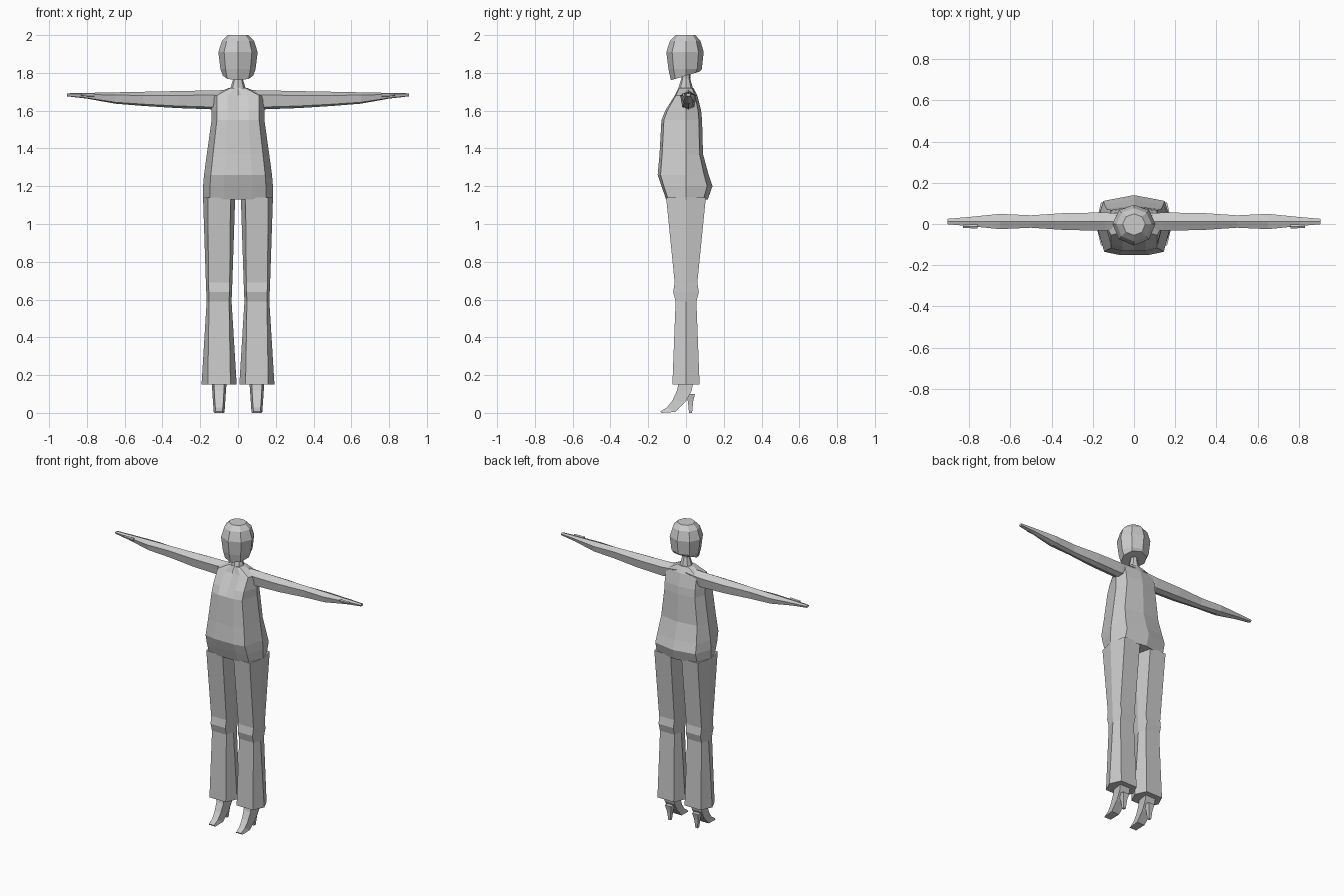
import bpy
import bmesh
import math

default_cube = bpy.data.objects.get("Cube")
if default_cube:
    bpy.data.objects.remove(default_cube, do_unlink=True)

grey = bpy.data.materials.new("plain grey")
grey.use_nodes = True
grey.diffuse_color = (0.6, 0.6, 0.6, 1)
shader = grey.node_tree.nodes["Principled BSDF"]
shader.inputs["Base Color"].default_value = grey.diffuse_color


def loft(name, rings, mirrored=False):
    """Skin a list of equal-length point rings, capped at both ends."""
    bm = bmesh.new()
    loops = [[bm.verts.new(point) for point in ring] for ring in rings]
    for lower, upper in zip(loops, loops[1:]):
        for i in range(len(lower)):
            bm.faces.new((lower[i - 1], lower[i], upper[i], upper[i - 1]))
    bm.faces.new(loops[0])
    bm.faces.new(loops[-1])
    bmesh.ops.recalc_face_normals(bm, faces=bm.faces)
    mesh = bpy.data.meshes.new(name)
    bm.to_mesh(mesh)
    bm.free()
    mesh.materials.append(grey)
    obj = bpy.data.objects.new(name, mesh)
    bpy.context.collection.objects.link(obj)
    if mirrored:
        mirror = obj.modifiers.new("mirror", 'MIRROR')
        mirror.use_mirror_merge = False


def torso_ring(z, width, front, back):
    """Symmetric section: flat front panel, ridged sides, bowed back."""
    panel = width * 0.8
    in_bust = 1.55 < z < 1.7
    cleavage = front * 0.85 if in_bust else front
    half = [(panel / 2, -front), (panel, -front * 0.9), (width, 0), (panel, back * 0.8)]
    other_half = [(-x, y) for x, y in reversed(half)]
    outline = [(0, -cleavage)] + half + [(0, back)] + other_half
    return [(x, y, z) for x, y in outline]


def leg_ring(z, width, depth):
    """Hexagon with flat front and back, pointed inward and outward."""
    centre = 0.1
    panel = min(width * 0.8, 0.06)
    outline = [(-panel, -depth), (panel, -depth), (width, 0),
               (panel, depth), (-panel, depth), (-width, 0)]
    return [(centre + x, y, z) for x, y in outline]


def arm_ring(x, depth, thickness, centre=0.012):
    """Hexagon hanging from a nearly level top ridge."""
    top = 1.71 - x * 0.02
    low = top - thickness
    shoulder = top - thickness / 4
    under = depth * 0.75
    outline = [(0, top), (depth, shoulder), (under, low + thickness / 8),
               (0, low), (-under, low + thickness / 8), (-depth, shoulder)]
    return [(x, centre + y, z) for y, z in outline]


def round_ring(z, radius, tilt=0):
    """Octagon, slightly shorter behind, optionally sloping to the front."""
    ring = []
    for step in range(8):
        angle = step * math.pi / 4
        y = radius * math.cos(angle)
        if y > 0:
            y *= 0.9
        ring.append((radius * math.sin(angle), y, z + tilt * y))
    return ring


def foot_ring(t):
    """Section from ankle (t = 0) to pointed toe (t = 1)."""
    centre = 0.1
    width = 0.04 - t * 0.015
    instep = (-0.035 - 0.1 * t ** 1.5, 0.008 + 0.17 * (1 - t) ** 1.5)
    sole = (0.04 - 0.17 * t * t, max(0, 0.17 - 0.22 * t))
    return [(centre - width * 0.7, *instep), (centre + width * 0.7, *instep),
            (centre + width, *sole), (centre - width, *sole)]


def spike_ring(z, size):
    corners = [(-size, -size), (size, -size), (size, size), (-size, size)]
    return [(0.1 + x, 0.024 + y, z) for x, y in corners]


# Torso: hips, waist, bust, shoulders
torso_sections = [
    (1.13, 0.185, 0.105, 0.115),
    (1.2, 0.185, 0.13, 0.14),
    (1.26, 0.18, 0.15, 0.12),
    (1.37, 0.165, 0.14, 0.09),
    (1.55, 0.14, 0.13, 0.085),
    (1.6, 0.14, 0.11, 0.08),
    (1.68, 0.14, 0.06, 0.06),
    (1.72, 0.05, 0.04, 0.04),
]
loft("torso", [torso_ring(*section) for section in torso_sections])

# Neck, tapering up into the head
neck_sections = [(1.68, 0.06), (1.72, 0.04), (1.77, 0.025), (1.8, 0.025)]
loft("neck", [round_ring(*section) for section in neck_sections])

# Head, with a jaw that dips toward the chin
head_sections = [(1.785, 0.08, 0.3), (1.82, 0.093), (1.91, 0.104), (1.97, 0.085), (2, 0.055)]
loft("head", [round_ring(*section) for section in head_sections])

# Trouser legs: thigh, knee bulge, flared hem
leg_sections = [
    (1.14, 0.085, 0.105),
    (0.69, 0.07, 0.06),
    (0.64, 0.068, 0.068),
    (0.59, 0.066, 0.055),
    (0.15, 0.093, 0.072),
]
loft("trouser_legs", [leg_ring(*section) for section in leg_sections], mirrored=True)

# Arms tapering into flat hands
arm_sections = [
    (0.03, 0.04, 0.07),
    (0.14, 0.043, 0.1),
    (0.32, 0.042, 0.09),
    (0.5, 0.03, 0.075),
    (0.65, 0.037, 0.06),
    (0.8, 0.022, 0.03),
    (0.905, 0.013, 0.016),
]
loft("arms", [arm_ring(*section) for section in arm_sections], mirrored=True)

# Thumbs along the front of the hands
thumb_sections = [(0.76, 0.01, 0.02), (0.83, 0.007, 0.016)]
loft("thumbs", [arm_ring(*section, centre=-0.012) for section in thumb_sections], mirrored=True)

# High-heeled shoes
loft("shoes", [foot_ring(step / 4) for step in range(5)], mirrored=True)
heel_sections = [(0.1, 0.023), (0.06, 0.014), (0, 0.008)]
loft("shoe_heels", [spike_ring(*section) for section in heel_sections], mirrored=True)
